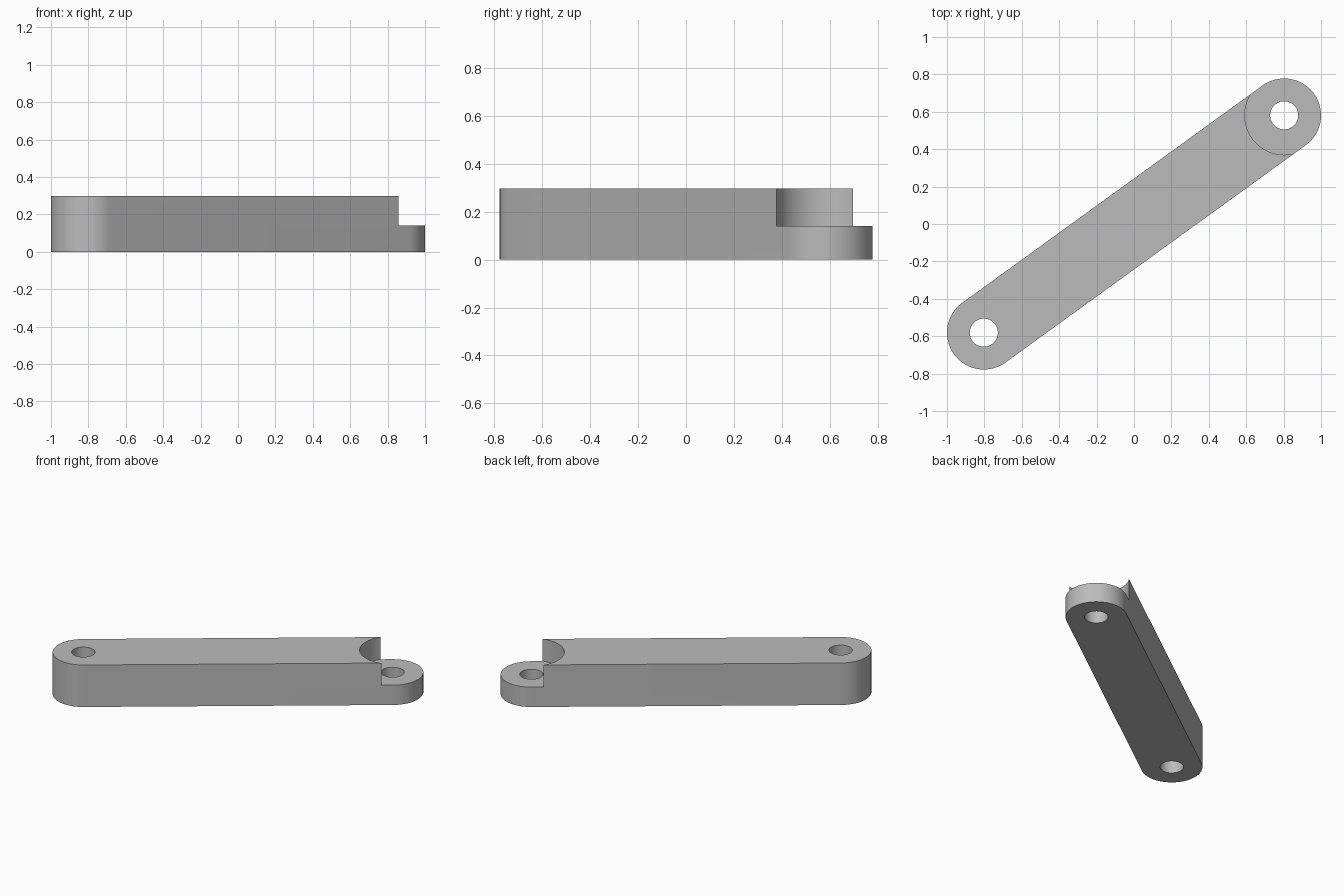
import bpy, bmesh, math

if "Cube" in bpy.data.objects:
    bpy.data.objects.remove(bpy.data.objects["Cube"])

CX, CY = 0.803, 0.581        # pivot centres at (+-CX, +-CY)
R, HOLE, NOTCH = 0.197, 0.075, 0.211
H, STEP = 0.297, 0.14
ANGLE = math.atan2(CY, CX)

grey = bpy.data.materials.new("light_grey")
grey.diffuse_color = (0.5, 0.5, 0.5, 1)
grey.use_nodes = True
grey.node_tree.nodes["Principled BSDF"].inputs["Base Color"].default_value = grey.diffuse_color


def extrude_outline(name, points, z0, z1):
    """Closed prism from a counter-clockwise outline."""
    bm = bmesh.new()
    face = bm.faces.new([bm.verts.new((x, y, z0)) for x, y in points])
    top = bmesh.ops.extrude_face_region(bm, geom=[face])
    verts = [g for g in top["geom"] if isinstance(g, bmesh.types.BMVert)]
    bmesh.ops.translate(bm, verts=verts, vec=(0, 0, z1 - z0))
    bmesh.ops.recalc_face_normals(bm, faces=bm.faces)
    mesh = bpy.data.meshes.new(name)
    bm.to_mesh(mesh)
    bm.free()
    mesh.materials.append(grey)
    obj = bpy.data.objects.new(name, mesh)
    bpy.context.collection.objects.link(obj)
    return obj


def arc(cx, cy, r, start, sweep, n):
    return [(cx + r * math.cos(start + sweep * i / n),
             cy + r * math.sin(start + sweep * i / n)) for i in range(n + 1)]


def disc(cx, cy, r, n=64):
    return arc(cx, cy, r, 0, 2 * math.pi, n)[:-1]


# Link arm: a slanted bar with rounded ends
outline = (arc(CX, CY, R, ANGLE - math.pi / 2, math.pi, 48)
           + arc(-CX, -CY, R, ANGLE + math.pi / 2, math.pi, 48))
arm = extrude_outline("link_arm", outline, 0, H)

# Cutters: two pivot holes and the round seat that lowers one end
cutters = [
    extrude_outline("pivot_hole_cutter_low", disc(-CX, -CY, HOLE), -0.1, H + 0.1),
    extrude_outline("pivot_hole_cutter_high", disc(CX, CY, HOLE), -0.1, H + 0.1),
    extrude_outline("seat_cutter", disc(CX, CY, NOTCH, 96), STEP, H + 0.1),
]
for cutter in cutters:
    mod = arm.modifiers.new(cutter.name, 'BOOLEAN')
    mod.operation = 'DIFFERENCE'
    mod.solver = 'EXACT'
    mod.object = cutter
    cutter.hide_render = True

# Apply the cuts, then smooth the curved walls only
bpy.context.view_layer.objects.active = arm
arm.select_set(True)
for cutter in cutters:
    bpy.ops.object.modifier_apply(modifier=cutter.name)
    bpy.data.objects.remove(cutter)
bpy.ops.object.shade_smooth_by_angle(angle=math.radians(30))
